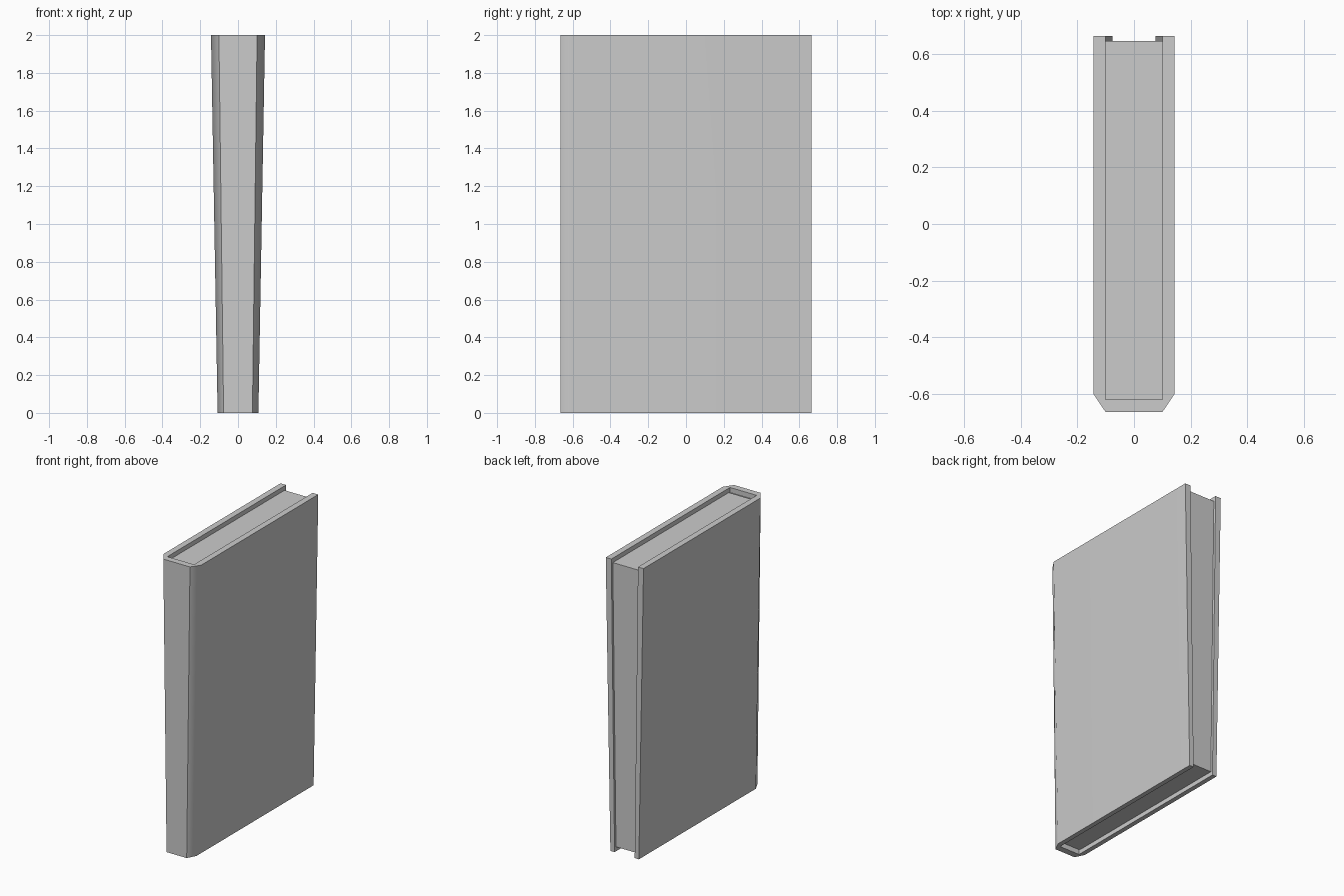
import bpy, bmesh, math

if "Cube" in bpy.data.objects:
    bpy.data.objects.remove(bpy.data.objects["Cube"])

HEIGHT = 2.0
BOTTOM_SCALE = 0.755  # the book is thinner at its foot


def taper(z):
    return BOTTOM_SCALE + (1 - BOTTOM_SCALE) * z / HEIGHT


def tapered_prism(name, profile, z0, z1):
    """Extrude an x/y outline upward, narrowing x with the book taper."""
    bm = bmesh.new()
    low, high = [[bm.verts.new((x * taper(z), y, z)) for x, y in profile]
                 for z in (z0, z1)]
    bm.faces.new(low[::-1])
    bm.faces.new(high)
    n = len(profile)
    for i in range(n):
        j = (i + 1) % n
        bm.faces.new((low[i], low[j], high[j], high[i]))
    bmesh.ops.recalc_face_normals(bm, faces=bm.faces)
    mesh = bpy.data.meshes.new(name)
    bm.to_mesh(mesh)
    bm.free()
    obj = bpy.data.objects.new(name, mesh)
    bpy.context.collection.objects.link(obj)
    return obj


def block(name, half_x, y0, y1, inset):
    return tapered_prism(name, [(-half_x, y0), (half_x, y0), (half_x, y1), (-half_x, y1)],
                         inset, HEIGHT - inset)


# Cover: one U-shaped wrap with chamfered spine corners
half = [(0.101, -0.664), (0.143, -0.602), (0.143, 0.664), (0.101, 0.664), (0.101, -0.62)]
cover = tapered_prism("cover", half + [(-x, y) for x, y in reversed(half)], 0, HEIGHT)

# Soft shading across the spine chamfers
bpy.context.view_layer.objects.active = cover
cover.select_set(True)
bpy.ops.object.shade_smooth_by_angle(angle=math.radians(40))
weighted = cover.modifiers.new("weighted_normals", "WEIGHTED_NORMAL")
weighted.keep_sharp = True

# Page block, set in from the cover edges
block("pages", 0.101, -0.607, 0.648, 0.03)

# Binding strip between pages and spine
block("binding", 0.101, -0.62, -0.607, 0.034)
